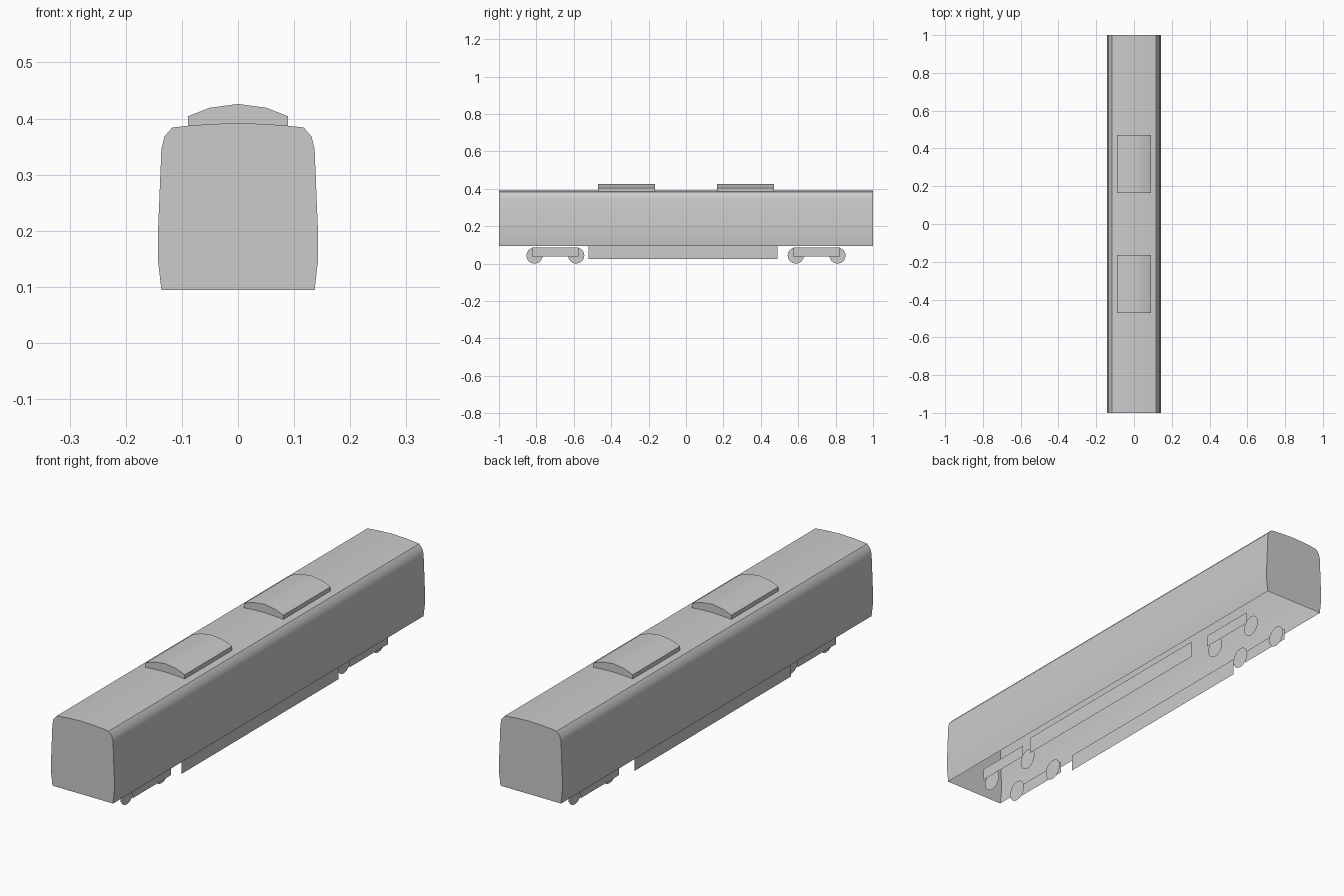
import bpy, math

if "Cube" in bpy.data.objects:
    bpy.data.objects.remove(bpy.data.objects["Cube"])


def make_object(name, verts, faces, smooth=False):
    mesh = bpy.data.meshes.new(name)
    mesh.from_pydata(verts, [], faces)
    mesh.update()
    obj = bpy.data.objects.new(name, mesh)
    bpy.context.collection.objects.link(obj)
    if smooth:
        bpy.ops.object.select_all(action='DESELECT')
        obj.select_set(True)
        bpy.context.view_layer.objects.active = obj
        bpy.ops.object.shade_smooth_by_angle(angle=math.radians(32))
    return obj


def shell(name, half, y0, y1):
    """Extrude a mirrored half profile along y; ends closed, underside open."""
    prof = half + [(-x, z) for x, z in reversed(half[:-1])]
    n = len(prof)
    verts = [(x, y, z) for y in (y0, y1) for x, z in prof]
    faces = [(i, i + n, i + n + 1, i + 1)[::-1] for i in range(n - 1)]
    faces += [tuple(range(n)), tuple(range(2 * n - 1, n - 1, -1))]
    return make_object(name, verts, faces, True)


def side_panel(name, side, x, outline):
    """Flat panel at +x or -x, facing outwards."""
    pts = outline if side > 0 else outline[::-1]
    return make_object(name, [(side * x, y, z) for y, z in pts],
                       [tuple(range(len(pts)))])


def rect(y0, y1, z0, z1):
    return [(y0, z0), (y1, z0), (y1, z1), (y0, z1)]


def disc(y, z, r, n=16):
    return [(y + r * math.cos(2 * math.pi * i / n),
             z + r * math.sin(2 * math.pi * i / n)) for i in range(n)]


# Carriage body, half profile from the sill up to the roof ridge
body_half = [(0.1365, 0.0945), (0.1425, 0.146), (0.1425, 0.2), (0.1365, 0.346),
             (0.131, 0.368), (0.117, 0.384), (0.09, 0.387), (0.05, 0.390), (0, 0.392)]
shell("carriage_body", body_half, -1, 1)

# Roof ventilation units
unit_half = [(0.089, 0.387), (0.089, 0.404), (0.051, 0.419), (0, 0.426)]
shell("front_roof_unit", unit_half, -0.47, -0.165)
shell("rear_roof_unit", unit_half, 0.165, 0.47)

# Underfloor skirts, bogie frames and wheels on both sides
for side, label in ((1, "right"), (-1, "left")):
    side_panel(f"{label}_skirt", side, 0.11, rect(-0.52, 0.49, 0.025, 0.0945))
    for end, place in ((-1, "front"), (1, "rear")):
        y0, y1 = sorted((end * 0.575, end * 0.823))
        side_panel(f"{place}_{label}_bogie_frame", side, 0.10,
                   rect(y0, y1, 0.038, 0.087))
        for y, pos in ((0.587, "inner"), (0.81, "outer")):
            side_panel(f"{place}_{label}_{pos}_wheel", side, 0.066,
                       disc(end * y, 0.0435, 0.0435))
